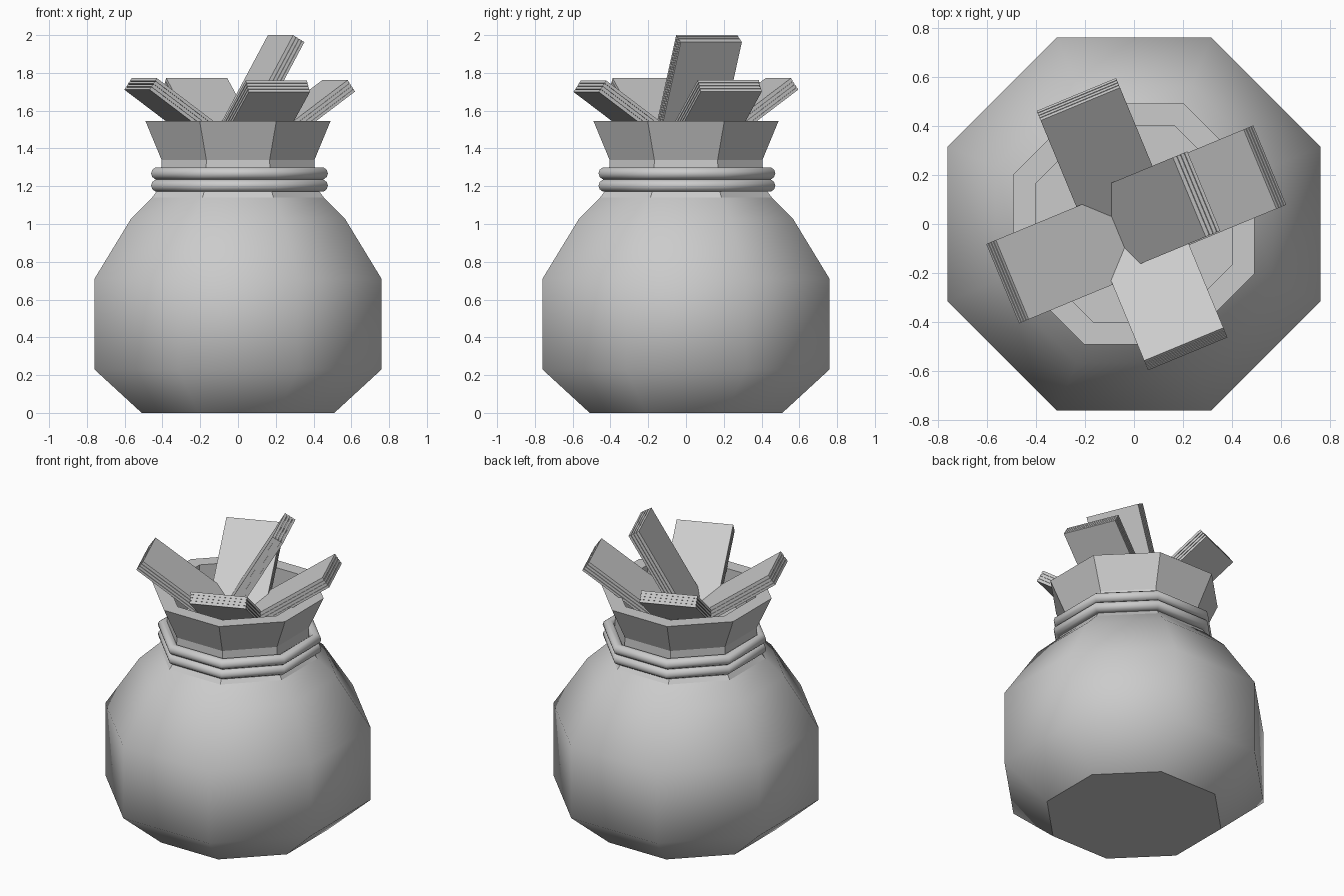
import bpy, bmesh, math
from mathutils import Matrix, Vector

if "Cube" in bpy.data.objects:
    bpy.data.objects.remove(bpy.data.objects["Cube"])

C8 = math.cos(math.pi / 8)


def make_object(name, bm):
    me = bpy.data.meshes.new(name)
    bm.to_mesh(me)
    bm.free()
    ob = bpy.data.objects.new(name, me)
    bpy.context.collection.objects.link(ob)
    return ob


def ring(bm, apothem, z):
    r = apothem / C8
    return [bm.verts.new((r * math.cos((i + .5) * math.pi / 4),
                          r * math.sin((i + .5) * math.pi / 4), z)) for i in range(8)]


# Octagonal sack: belly, neck, flared collar, rim and inside well (apothem, z)
profile = [(.51, 0), (.76, .23), (.76, .71), (.565, 1.03), (.455, 1.14),
           (.41, 1.2), (.405, 1.34), (.49, 1.545), (.40, 1.545), (.40, 1.3)]
bm = bmesh.new()
rings = [ring(bm, a, z) for a, z in profile]
bm.faces.new(rings[0][::-1])
for k in range(len(rings) - 1):
    lo, hi = rings[k], rings[k + 1]
    for i in range(8):
        j = (i + 1) % 8
        f = bm.faces.new((lo[i], lo[j], hi[j], hi[i]))
        f.smooth = k < 4
bm.faces.new(rings[-1])
# Smooth belly only, crisp edges elsewhere
for e in bm.edges:
    e.smooth = all(f.smooth for f in e.link_faces)
make_object("sack", bm)


# Two turns of rope around the neck
def rope(name, z, rad=.435, tube=.033, n=10):
    bm = bmesh.new()
    loops = []
    for k in range(n):
        a = 2 * math.pi * k / n
        loops.append(ring(bm, rad + tube * math.cos(a), z + tube * math.sin(a)))
    for k in range(n):
        lo, hi = loops[k], loops[(k + 1) % n]
        for i in range(8):
            j = (i + 1) % 8
            bm.faces.new((lo[i], lo[j], hi[j], hi[i])).smooth = True
    bmesh.ops.translate(bm, verts=bm.verts, vec=(.008, .005, 0))
    make_object(name, bm)


rope("rope_lower", 1.203)
rope("rope_upper", 1.268)


# Stack of paper notes: thick layers separated by slightly recessed thin ones
def bundle(name, heading, tilt, reach, top, shift=0, length=.70, width=.35, thick=.076):
    bm = bmesh.new()
    layers = 4
    step = thick / layers

    def slab(x0, w, z0, z1):
        m = Matrix.Translation(((x0 - length) / 2, 0, (z0 + z1) / 2)) @ Matrix.Diagonal((length + x0, w, z1 - z0, 1))
        bmesh.ops.create_cube(bm, size=1, matrix=m)

    for k in range(layers):
        slab(0, width, -(k + 1) * step + .002, -k * step - (.002 if k else 0))
    slab(-.005, width - .01, -thick + .003, -.003)
    # Origin is the upper outer edge of the stack
    m = (Matrix.Rotation(math.radians(heading), 4, 'Z')
         @ Matrix.Translation((reach, shift, top))
         @ Matrix.Rotation(math.radians(-tilt), 4, 'Y'))
    bmesh.ops.transform(bm, matrix=m, verts=bm.verts)
    make_object(name, bm)


bundle("notes_right", 22.5, 35, .56, 1.762, .01)
bundle("notes_back", 112.5, 35, .535, 1.772, .015)
bundle("notes_left", 202.5, 35, .545, 1.772, .02)
bundle("notes_front", 292.5, 35, .53, 1.76)
bundle("notes_middle", 22.5, 60, .25, 2.0, .015)
